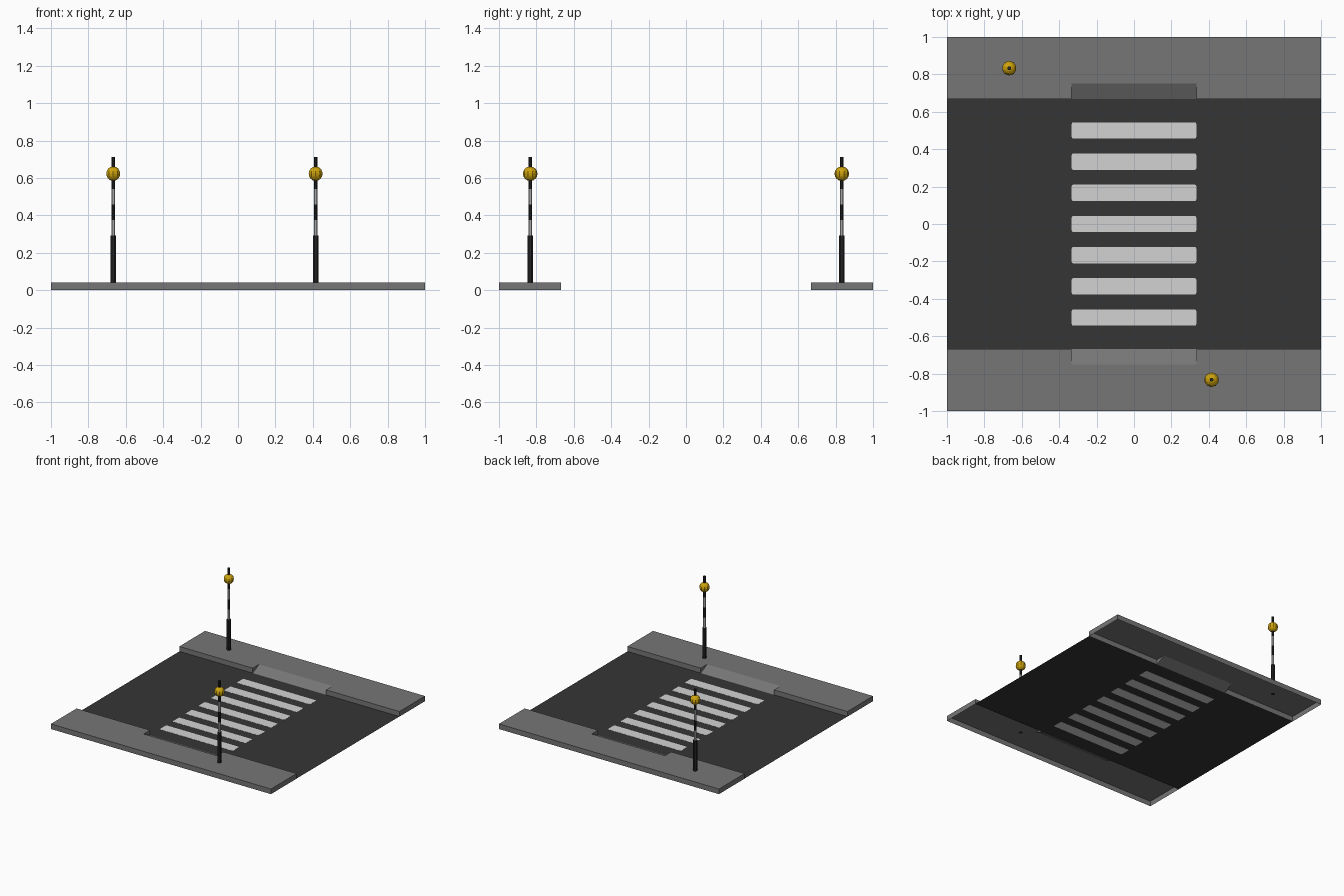
import bpy, bmesh, math
from mathutils import Matrix

if "Cube" in bpy.data.objects:
    bpy.data.objects.remove(bpy.data.objects["Cube"])

H = 0.042            # pavement height
K = 0.667            # kerb line
R = 0.333            # half width of the crossing
D = 0.75             # back edge of the dropped kerb


def material(name, rgb):
    m = bpy.data.materials.new(name)
    m.diffuse_color = (*rgb, 1)
    m.use_nodes = True
    m.node_tree.nodes["Principled BSDF"].inputs["Base Color"].default_value = m.diffuse_color
    return m


ASPHALT = material("asphalt", (0.036, 0.036, 0.036))
PAVING = material("paving grey", (0.18, 0.18, 0.18))
WHITE = material("white paint", (0.65, 0.65, 0.65))
BLACK = material("black paint", (0.018, 0.018, 0.018))
AMBER = material("amber globe", (0.62, 0.37, 0.004))


def make(name, bm, mat):
    me = bpy.data.meshes.new(name)
    bm.to_mesh(me)
    bm.free()
    me.materials.append(mat)
    ob = bpy.data.objects.new(name, me)
    bpy.context.collection.objects.link(ob)
    return ob


def face(bm, pts):
    bm.faces.new([bm.verts.new(p) for p in pts])


# Road: a single sheet, with stripes just thicker so they show on both sides
bm = bmesh.new()
face(bm, [(-1, -K, 0.001), (1, -K, 0.001), (1, K, 0.001), (-1, K, 0.001)])
make("road", bm, ASPHALT)


def stripe(y):
    bm = bmesh.new()
    bmesh.ops.create_cube(bm, size=1, matrix=Matrix.Translation((0, y, 0.001))
                          @ Matrix.Diagonal((2 * R, 0.087, 0.002, 1)))
    upright = [e for e in bm.edges
               if abs(e.verts[0].co.z - e.verts[1].co.z) > 0.001]
    bmesh.ops.bevel(bm, geom=upright, offset=0.008, segments=2,
                    profile=0.5, affect='EDGES')
    make("crossing_stripe", bm, WHITE)


for i in range(-3, 4):
    stripe(i / 6)


# Pavements: open-bottomed shells with a ramp at the dropped kerb
def pavement(name, angle):
    bm = bmesh.new()
    for x0, x1, y1 in ((-1, -R, -K), (-R, R, -D), (R, 1, -K)):
        face(bm, [(x0, -1, H), (x1, -1, H), (x1, y1, H), (x0, y1, H)])
    # walls: outer, two ends, two kerb faces
    for a, b in (((-1, -1), (1, -1)), ((1, -1), (1, -K)), ((1, -K), (R, -K)),
                 ((-R, -K), (-1, -K)), ((-1, -K), (-1, -1))):
        face(bm, [(*a, 0), (*b, 0), (*b, H), (*a, H)])
    # ramp and its side cheeks
    face(bm, [(-R, -D, H), (R, -D, H), (R, -K, 0.001), (-R, -K, 0.001)])
    face(bm, [(-R, -D, H), (-R, -K, 0), (-R, -K, H)])
    face(bm, [(R, -D, H), (R, -K, H), (R, -K, 0)])
    bmesh.ops.remove_doubles(bm, verts=bm.verts, dist=0.0005)
    bmesh.ops.rotate(bm, verts=bm.verts, cent=(0, 0, 0),
                     matrix=Matrix.Rotation(angle, 3, 'Z'))
    make(name, bm, PAVING)


pavement("front_pavement", 0)
pavement("back_pavement", math.pi)


# Beacons: thick base, banded pole and faceted globe
def tube(name, x, y, z0, z1, r, mat):
    bm = bmesh.new()
    bmesh.ops.create_cone(bm, cap_ends=True, segments=8, radius1=r, radius2=r,
                          depth=z1 - z0,
                          matrix=Matrix.Translation((x, y, (z0 + z1) / 2))
                          @ Matrix.Rotation(math.pi / 8, 4, 'Z'))
    make(name, bm, mat)


def beacon(x, y):
    tube("beacon_base", x, y, H, 0.292, 0.0165, BLACK)
    for z0, z1, mat in ((0.292, 0.375, WHITE), (0.375, 0.458, BLACK),
                        (0.458, 0.542, WHITE), (0.542, 0.712, BLACK)):
        tube("beacon_band", x, y, z0, z1, 0.0105, mat)
    bm = bmesh.new()
    bmesh.ops.create_uvsphere(bm, u_segments=10, v_segments=8, radius=0.039,
                              matrix=Matrix.Translation((x, y, 0.623)))
    make("beacon_globe", bm, AMBER)


beacon(-0.667, 0.833)
beacon(0.415, -0.833)
